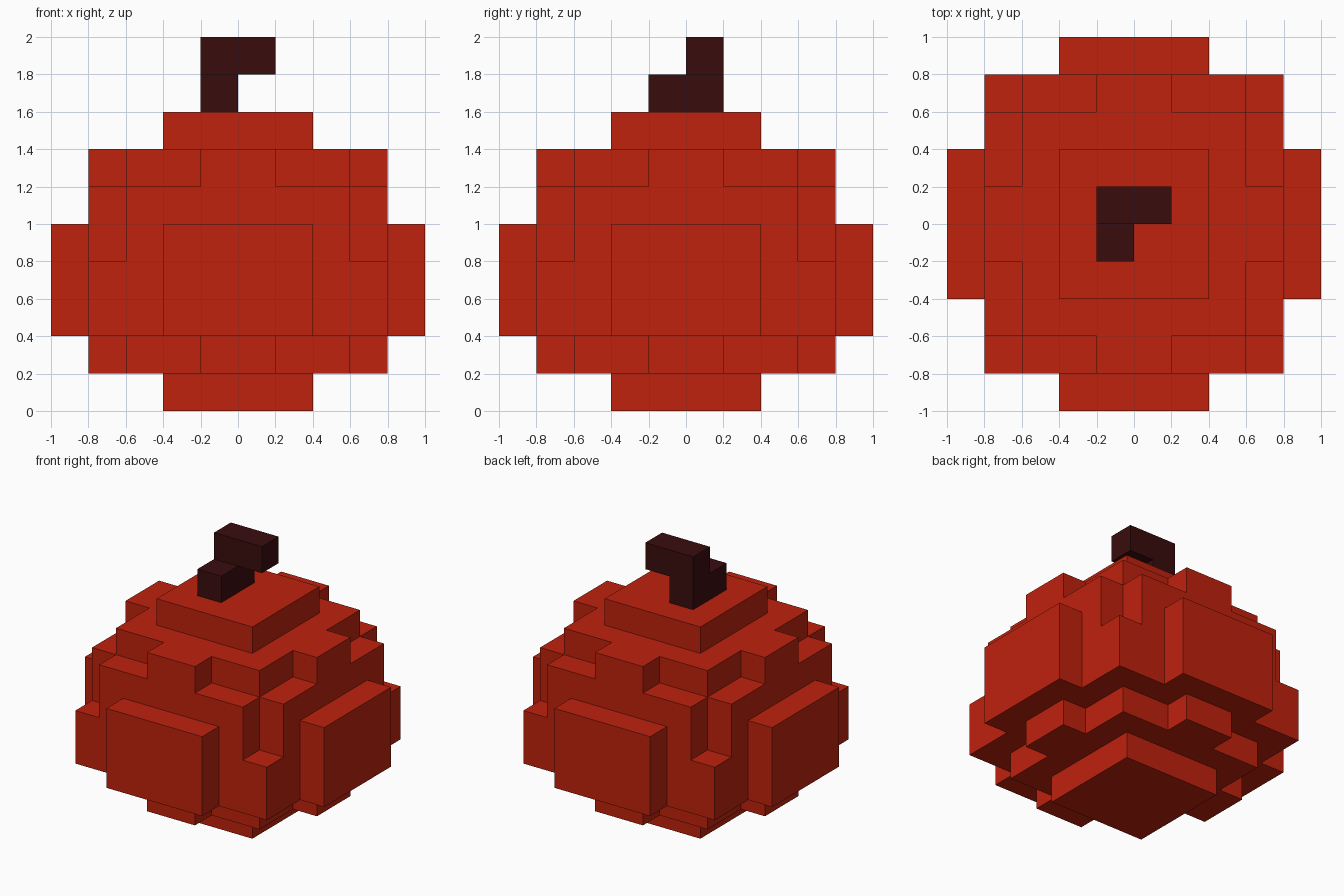
import bpy
import bmesh
from mathutils import Vector

cube = bpy.data.objects.get("Cube")
if cube:
    bpy.data.objects.remove(cube, do_unlink=True)

UNIT = 0.2  # edge length of one block


def make_material(name, rgb):
    mat = bpy.data.materials.new(name)
    mat.use_nodes = True
    mat.diffuse_color = (*rgb, 1)
    mat.node_tree.nodes["Principled BSDF"].inputs["Base Color"].default_value = (*rgb, 1)
    return mat


def block_object(name, boxes, mat):
    """Join boxes (x0, x1, y0, y1, z0, z1), in block units, into one outer skin."""
    cells = {(x, y, z)
             for x0, x1, y0, y1, z0, z1 in boxes
             for x in range(x0, x1) for y in range(y0, y1) for z in range(z0, z1)}
    bm = bmesh.new()
    verts = {}

    def vert(p):
        key = tuple(round(c) for c in p)
        if key not in verts:
            verts[key] = bm.verts.new(Vector(key) * UNIT)
        return verts[key]

    # One quad for every block side that has no neighbour
    for cell in sorted(cells):
        base = Vector(cell)
        for axis in range(3):
            u, v = Vector((0, 0, 0)), Vector((0, 0, 0))
            u[(axis + 1) % 3] = 1
            v[(axis + 2) % 3] = 1
            for side in (0, 1):
                neighbour = list(cell)
                neighbour[axis] += 2 * side - 1
                if tuple(neighbour) in cells:
                    continue
                start = base.copy()
                start[axis] += side
                loop = [start, start + u, start + u + v, start + v]
                if side == 0:
                    loop.reverse()
                bm.faces.new([vert(p) for p in loop])
    mesh = bpy.data.meshes.new(name)
    bm.to_mesh(mesh)
    bm.free()
    mesh.materials.append(mat)
    obj = bpy.data.objects.new(name, mesh)
    bpy.context.collection.objects.link(obj)
    return obj


red = make_material("red skin", (0.521, 0.016, 0.004))
brown = make_material("dark brown stem", (0.042, 0.0037, 0.004))

# Body: centred boxes given as half width, half depth, bottom, top;
# each is also used with width and depth swapped
body_parts = [
    (2, 2, 0, 8),  # core with foot and crown
    (3, 3, 1, 7),  # shoulders
    (4, 1, 1, 7),  # narrow tabs above and below
    (4, 3, 2, 6),  # belly with notched corners
    (4, 4, 2, 4),  # full lower belly
    (5, 2, 2, 5),  # raised side plates
]
body_boxes = []
for a, b, z0, z1 in body_parts:
    body_boxes += [(-a, a, -b, b, z0, z1), (-b, b, -a, a, z0, z1)]
block_object("pumpkin_body", body_boxes, red)

# Stem: a low bar running back, then a bent tip to the side
block_object("stem", [(-1, 0, -1, 1, 8, 9), (-1, 1, 0, 1, 9, 10)], brown)
